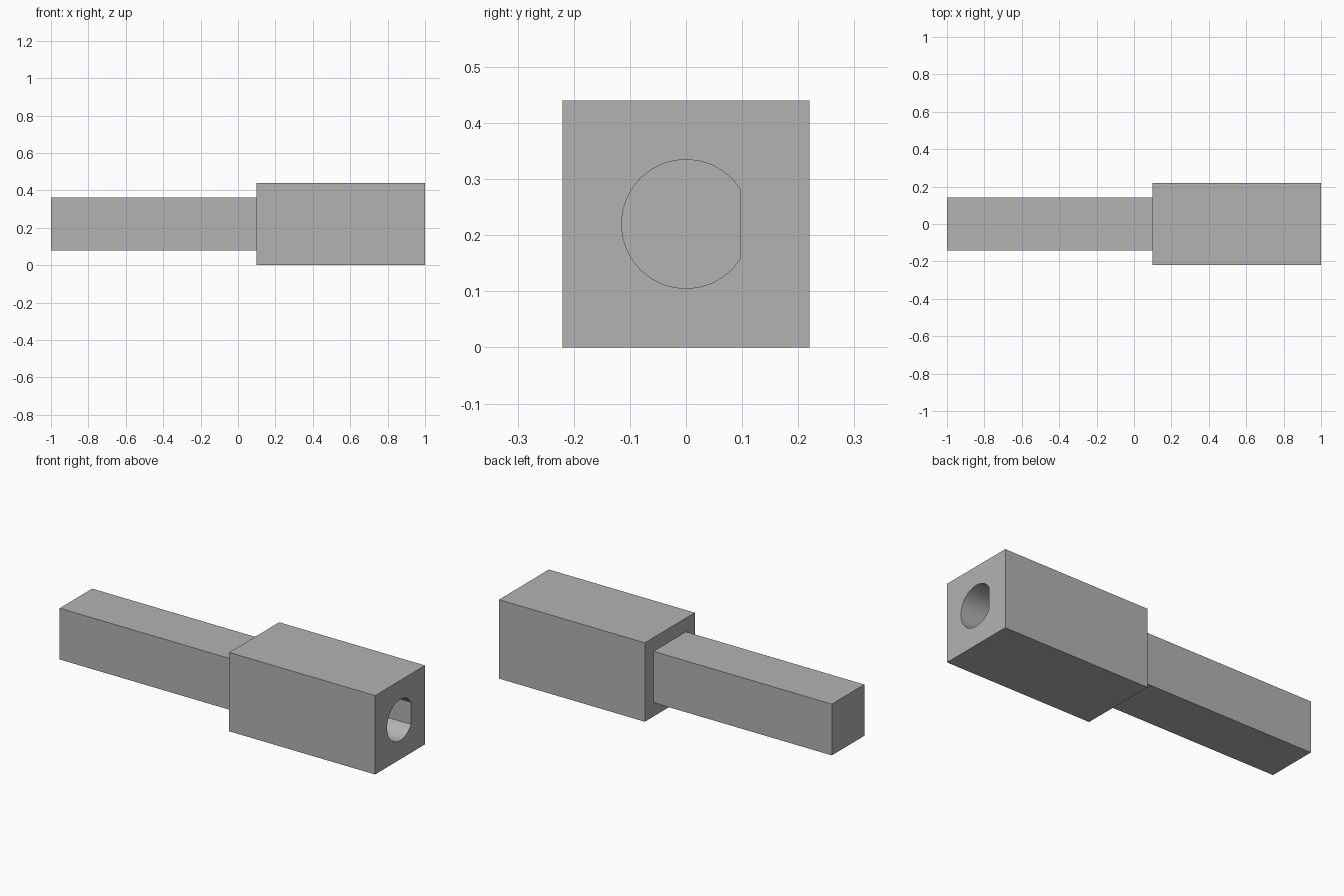
import bpy
import bmesh
from math import acos, cos, pi, radians, sin

if "Cube" in bpy.data.objects:
    bpy.data.objects.remove(bpy.data.objects["Cube"], do_unlink=True)

AXIS_Z = 0.22
STEP_X = 0.10

grey = bpy.data.materials.new("plain grey")
grey.use_nodes = True
colour = (0.45, 0.45, 0.45, 1.0)
grey.diffuse_color = colour
grey.node_tree.nodes["Principled BSDF"].inputs["Base Color"].default_value = colour


def prism(name, profile, x0, x1):
    """Extrude a (y, z) profile, centred on the long axis, from x0 to x1."""
    bm = bmesh.new()
    base = bm.faces.new([bm.verts.new((x0, y, AXIS_Z + z)) for y, z in profile])
    result = bmesh.ops.extrude_face_region(bm, geom=[base], use_keep_orig=True)
    moved = [v for v in result["geom"] if isinstance(v, bmesh.types.BMVert)]
    bmesh.ops.translate(bm, verts=moved, vec=(x1 - x0, 0, 0))
    bmesh.ops.recalc_face_normals(bm, faces=bm.faces)
    mesh = bpy.data.meshes.new(name)
    bm.to_mesh(mesh)
    bm.free()
    mesh.materials.append(grey)
    obj = bpy.data.objects.new(name, mesh)
    bpy.context.collection.objects.link(obj)
    return obj


def square(half):
    return [(-half, -half), (half, -half), (half, half), (-half, half)]


def d_shape(radius, flat, steps):
    """Circle cut off by a flat on the +y side."""
    start = acos(flat / radius)
    sweep = 2 * (pi - start)
    angles = [start + sweep * i / steps for i in range(steps + 1)]
    return [(radius * cos(a), radius * sin(a)) for a in angles]


def combine(target, tool, operation):
    """Apply a boolean and discard the tool."""
    tool.hide_render = True
    mod = target.modifiers.new(operation.lower(), "BOOLEAN")
    mod.operation = operation
    mod.solver = "EXACT"
    mod.object = tool
    bpy.context.view_layer.objects.active = target
    bpy.ops.object.modifier_apply(modifier=mod.name)
    bpy.data.objects.remove(tool, do_unlink=True)


# Thick square socket with a thinner square shank running out of its back
body = prism("socket_and_shank", square(0.22), STEP_X, 1.0)
shank = prism("shank", square(0.143), -1.0, STEP_X + 0.05)
combine(body, shank, "UNION")

# Blind D-shaped bore in the socket end
bore = prism("bore_cutter", d_shape(0.115, 0.097, 26), 0.25, 1.1)
combine(body, bore, "DIFFERENCE")

# Smooth bore wall, crisp edges elsewhere
bpy.ops.object.select_all(action="DESELECT")
body.select_set(True)
bpy.context.view_layer.objects.active = body
bpy.ops.object.shade_smooth_by_angle(angle=radians(25))
